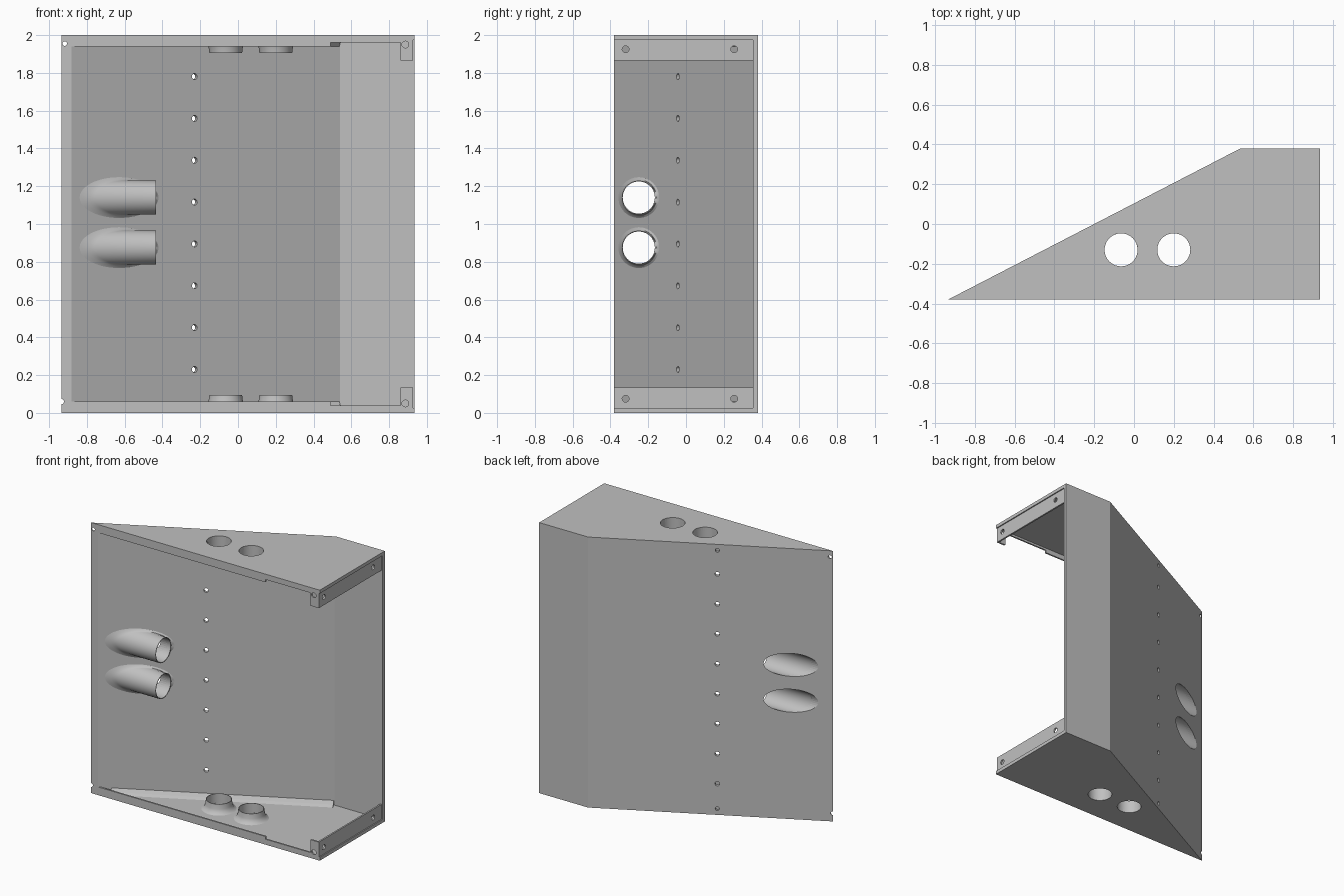
import bpy, bmesh, math
from mathutils import Matrix, Vector

if "Cube" in bpy.data.objects:
    bpy.data.objects.remove(bpy.data.objects["Cube"], do_unlink=True)

steel = bpy.data.materials.new("sheet_grey")
steel.use_nodes = True
GREY = (0.53, 0.53, 0.53, 1)
steel.diffuse_color = GREY
steel.node_tree.nodes["Principled BSDF"].inputs["Base Color"].default_value = GREY

SLOPE = 0.517            # slanted wall rise in y per x
ANGLE = math.atan(SLOPE)
T = 0.025                # sheet thickness
FRONT, BACK, LEFT, RIGHT = -0.38, 0.38, 0.935, -0.935
TIP = -0.881             # inner edge of the wall tip


def finish(name, bm):
    bmesh.ops.recalc_face_normals(bm, faces=bm.faces[:])
    me = bpy.data.meshes.new(name)
    bm.to_mesh(me)
    bm.free()
    me.materials.append(steel)
    ob = bpy.data.objects.new(name, me)
    bpy.context.collection.objects.link(ob)
    return ob


def prism(name, outline, z0, z1):
    bm = bmesh.new()
    face = bm.faces.new([bm.verts.new((x, y, z0)) for x, y in outline])
    ext = bmesh.ops.extrude_face_region(bm, geom=[face])["geom"]
    bmesh.ops.translate(bm, vec=(0, 0, z1 - z0),
                        verts=[v for v in ext if isinstance(v, bmesh.types.BMVert)])
    return finish(name, bm)


def box(name, x0, x1, y0, y1, z0, z1):
    return prism(name, [(x0, y0), (x1, y0), (x1, y1), (x0, y1)], z0, z1)


def cut(ob, holes):
    """Each hole is (centre, axis direction, radius, length)."""
    bm = bmesh.new()
    for centre, axis, r, length in holes:
        turn = Vector((0, 0, 1)).rotation_difference(Vector(axis)).to_matrix().to_4x4()
        bmesh.ops.create_cone(bm, cap_ends=True, segments=40 if r > 0.05 else 16,
                              radius1=r, radius2=r, depth=length,
                              matrix=Matrix.Translation(centre) @ turn)
    cutter = finish("cutter", bm)
    cutter.hide_render = True
    mod = ob.modifiers.new("holes", 'BOOLEAN')
    mod.operation, mod.solver, mod.object = 'DIFFERENCE', 'EXACT', cutter
    bpy.context.view_layer.objects.active = ob
    bpy.ops.object.modifier_apply(modifier=mod.name)
    bpy.data.objects.remove(cutter, do_unlink=True)


def lathe(name, rings, place, n=48):
    """Skin rings of place(ring, angle) points, shaded smooth."""
    bm = bmesh.new()
    rows = [[bm.verts.new(place(ring, 2 * math.pi * i / n)) for i in range(n)] for ring in rings]
    for a, b in zip(rows, rows[1:]):
        for i in range(n):
            j = (i + 1) % n
            bm.faces.new((a[i], a[j], b[j], b[i]))
    ob = finish(name, bm)
    bpy.ops.object.select_all(action='DESELECT')
    ob.select_set(True)
    bpy.context.view_layer.objects.active = ob
    bpy.ops.object.shade_smooth_by_angle(angle=math.radians(50))


# Slanted wall folding into the straight back wall
knee = 0.535
wall = prism("folded_wall", [(RIGHT, FRONT), (knee, BACK), (LEFT, BACK), (LEFT, BACK - T),
                             (knee + 0.005, BACK - T), (TIP, FRONT)], T, 2 - T)

TUBE_R, TUBE_Y, TUBE_END = 0.085, -0.25, -0.435
tube_heights = (0.875, 1.14)
normal = (math.sin(ANGLE), -math.cos(ANGLE), 0)
hole_x = -0.236
hole_y = FRONT + SLOPE * (hole_x - RIGHT) - T / 2
holes = [((hole_x, hole_y, 0.23 + 0.2215 * i), normal, 0.016, 0.1) for i in range(8)]
holes += [((hole_x, hole_y, z), normal, 0.014, 0.1) for z in (0.045, 1.955)]
holes += [((-0.68, TUBE_Y, z), (1, 0, 0), TUBE_R, 0.9) for z in tube_heights]
holes += [((RIGHT, FRONT, 0.06), (0, 1, 0), 0.014, 0.1),
          ((-0.917, FRONT, 1.955), (0, 1, 0), 0.012, 0.03)]
cut(wall, holes)


def inner_x(y):
    return TIP + (y - FRONT) / SLOPE


# Two sideways tubes growing out of the slanted wall
for label, tz in zip(("lower", "upper"), tube_heights):
    def on_tube(ring, a):
        r, lift = ring
        y = TUBE_Y + r * math.cos(a)
        x = TUBE_END if lift is None else inner_x(y) + lift
        if lift:
            x = min(x, TUBE_END - 0.002)
        return x, y, tz + r * math.sin(a)
    lathe(label + "_side_tube", [(0.108, 0), (0.095, 0.015), (0.09, 0.04), (0.09, None),
                                 (TUBE_R, None), (TUBE_R, 0)], on_tube)

# Bottom and top ends, mirrored about mid height
for label, top in (("bottom", False), ("top", True)):
    def up(z):
        return 2 - z if top else z

    plate = prism(label + "_plate", [(RIGHT, FRONT), (LEFT, FRONT), (LEFT, BACK), (knee, BACK)],
                  up(0), up(T))
    ports = [(-0.065, -0.13), (0.2, -0.13)]
    cut(plate, [((x, y, up(T / 2)), (0, 0, 1), 0.083, 0.1) for x, y in ports])

    # Flared collars around the round ports
    for side, (px, py) in zip(("right", "left"), ports):
        def on_collar(ring, a):
            r, h = ring
            return px + r * math.cos(a), py + r * math.sin(a), up(h)
        lathe(f"{label}_{side}_port_collar",
              [(0.118, T), (0.1, 0.035), (0.091, 0.06), (0.087, 0.095),
               (0.083, 0.095), (0.083, T)], on_collar)

    # Stepped front lip
    lip = FRONT + 0.012
    box(label + "_front_lip", TIP - 0.01, 0.49, FRONT, lip, up(T), up(0.06))
    box(label + "_front_lip_low", 0.49, 0.86, FRONT, lip, up(T), up(0.04))

    # Sloped fillet where the plate meets the slanted wall
    bm = bmesh.new()
    ends = []
    for x in (TIP + 0.08, knee):
        y = FRONT + SLOPE * (x - TIP)
        ends.append([bm.verts.new(p) for p in (
            (x, y + 0.005, up(0.065)), (x + 0.008, y - 0.014, up(0.036)),
            (x + 0.018, y - 0.036, up(T)), (x, y + 0.005, up(T)))])
    for i in range(4):
        j = (i + 1) % 4
        bm.faces.new((ends[0][i], ends[0][j], ends[1][j], ends[1][i]))
    bm.faces.new(ends[0])
    bm.faces.new(ends[1])
    finish(label + "_wall_fillet", bm)

    # Channel flange along the open left side
    web = box(label + "_flange_web", 0.915, 0.927, FRONT, BACK - T, up(T), up(0.135))
    cut(web, [((0.92, y, up(0.075)), (1, 0, 0), 0.018, 0.06) for y in (-0.32, 0.255)])
    shelf = box(label + "_flange_return", 0.86, 0.915, FRONT + 0.012, BACK - T,
                up(0.123), up(0.135))
    cut(shelf, [((0.887, y + d, up(0.13)), (0, 0, 1), 0.012, 0.05)
                for y in (-0.31, 0.24) for d in (-0.009, 0.009)])
    cap = box(label + "_flange_cap", 0.86, 0.927, FRONT, lip, up(T), up(0.135))
    cut(cap, [((0.886, FRONT, up(0.05)), (0, 1, 0), 0.018, 0.06)])
